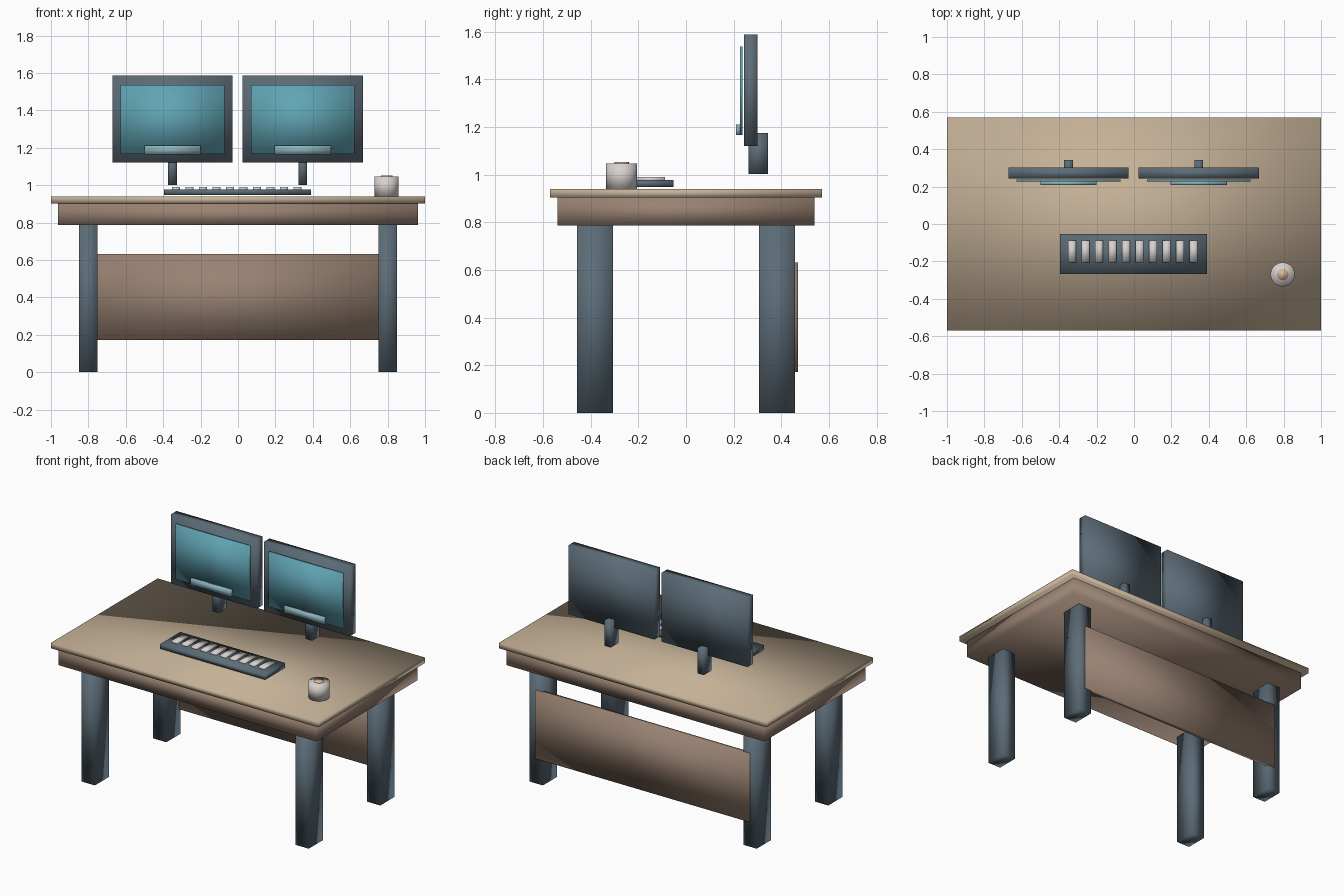
import bpy
import bmesh
from mathutils import Matrix, Vector

if "Cube" in bpy.data.objects:
    bpy.data.objects.remove(bpy.data.objects["Cube"], do_unlink=True)


def make_material(name, rgb):
    mat = bpy.data.materials.new(name)
    mat.use_nodes = True
    colour = (*rgb, 1.0)
    mat.diffuse_color = colour
    bsdf = next(n for n in mat.node_tree.nodes if n.type == "BSDF_PRINCIPLED")
    bsdf.inputs["Base Color"].default_value = colour
    return mat


light_wood = make_material("light wood", (0.56, 0.44, 0.31))
brown_wood = make_material("brown wood", (0.32, 0.226, 0.17))
slate = make_material("dark slate", (0.107, 0.15, 0.185))
teal = make_material("screen teal", (0.117, 0.37, 0.45))
pale_teal = make_material("pale teal", (0.26, 0.45, 0.50))
off_white = make_material("off white", (0.68, 0.64, 0.62))
tan = make_material("tan", (0.66, 0.47, 0.31))


def finish(name, bm, mat):
    """Turn a bmesh into a softly shaded object of one colour."""
    for face in bm.faces:
        face.smooth = True
    mesh = bpy.data.meshes.new(name)
    bm.to_mesh(mesh)
    bm.free()
    mesh.materials.append(mat)
    obj = bpy.data.objects.new(name, mesh)
    bpy.context.collection.objects.link(obj)
    return obj


def box(name, x, y, z, mat):
    """Box from (low, high) ranges on each axis."""
    centre = Vector([(a + b) / 2 for a, b in (x, y, z)])
    size = [b - a for a, b in (x, y, z)]
    bm = bmesh.new()
    matrix = Matrix.Translation(centre) @ Matrix.Diagonal((*size, 1))
    bmesh.ops.create_cube(bm, size=1, matrix=matrix)
    return finish(name, bm, mat)


def cylinder(name, x, y, z, radius, sides, mat):
    """Upright cylinder with z as a (low, high) range."""
    bm = bmesh.new()
    bmesh.ops.create_cone(
        bm, cap_ends=True, segments=sides, radius1=radius, radius2=radius,
        depth=z[1] - z[0],
        matrix=Matrix.Translation((x, y, (z[0] + z[1]) / 2)))
    return finish(name, bm, mat)


def around(centre, width):
    return (centre - width / 2, centre + width / 2)


# Desk
box("tabletop", (-1, 1), (-0.57, 0.57), (0.903, 0.94), light_wood)
box("apron", (-0.963, 0.963), (-0.54, 0.54), (0.787, 0.903), brown_wood)
box("modesty_panel", (-0.8, 0.8), (0.44, 0.47), (0.172, 0.632), brown_wood)
for x_side, x_name in ((-1, "right"), (1, "left")):
    for y_side, y_name in ((-1, "front"), (1, "back")):
        box(f"{y_name}_{x_name}_leg", around(0.8 * x_side, 0.1),
            around(0.382 * y_side, 0.152), (0, 0.787), slate)

# Monitors
for cx, side in ((-0.35, "right"), (0.346, "left")):
    box(f"{side}_monitor_body", around(cx, 0.642), (0.243, 0.301), (1.12, 1.587), slate)
    box(f"{side}_monitor_screen", around(cx, 0.555), (0.227, 0.238), (1.166, 1.537), teal)
    box(f"{side}_monitor_bar", around(cx, 0.3), (0.209, 0.227), (1.165, 1.211), pale_teal)
    box(f"{side}_monitor_stand", around(cx, 0.047), (0.263, 0.343), (1.002, 1.175), slate)

# Keyboard
box("keyboard_base", (-0.395, 0.39), (-0.268, -0.053), (0.947, 0.978), slate)
for i in range(10):
    box(f"key_{i + 1}", around(-0.331 + 0.0722 * i, 0.044),
        (-0.205, -0.088), (0.97, 0.989), off_white)

# Mug and its drink
cylinder("mug", 0.795, -0.27, (0.94, 1.046), 0.065, 18, off_white)
cylinder("drink", 0.795, -0.27, (1.04, 1.052), 0.031, 14, tan)
